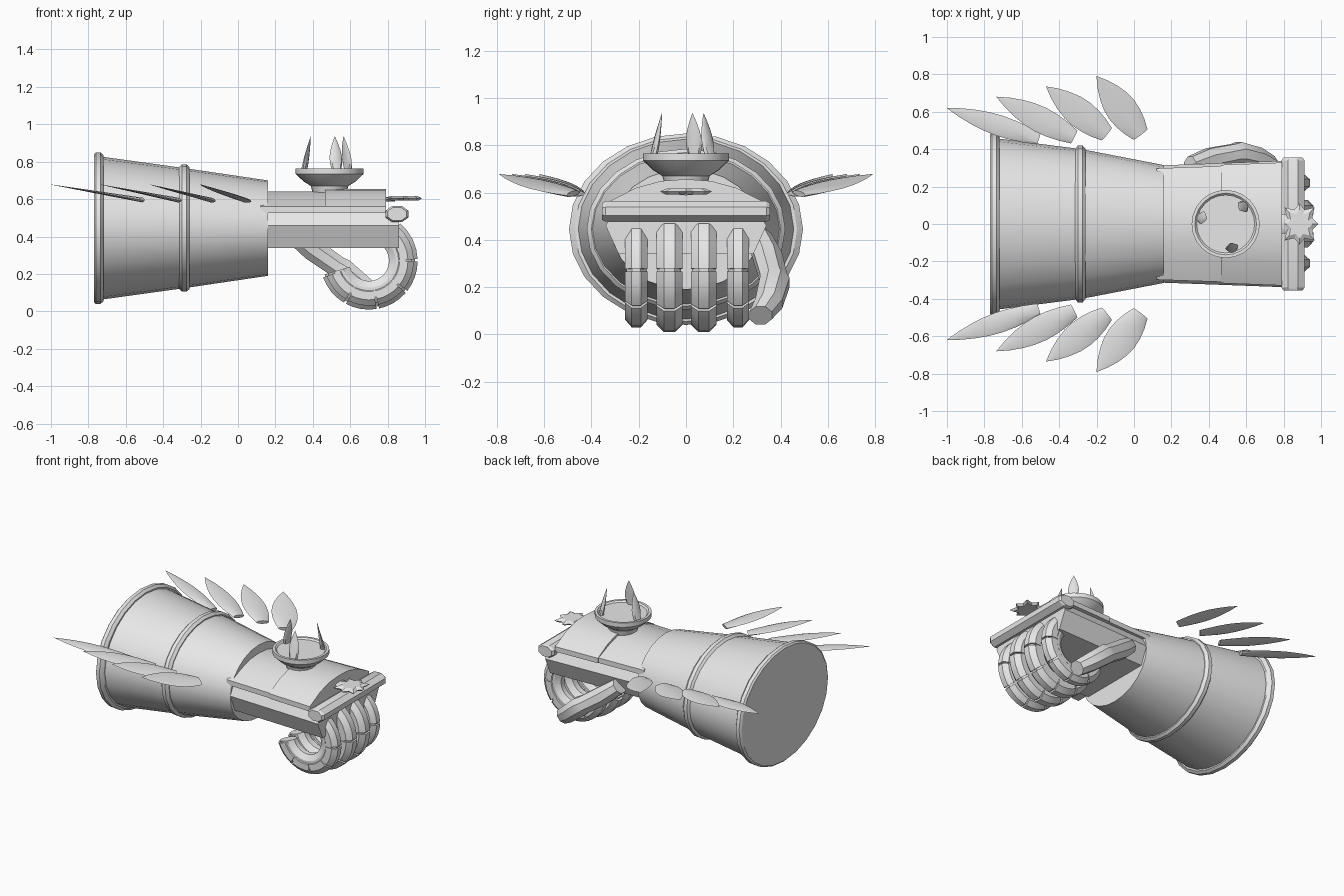
import bpy, bmesh
from math import sin, cos, pi, radians
from mathutils import Vector

if "Cube" in bpy.data.objects:
    bpy.data.objects.remove(bpy.data.objects["Cube"], do_unlink=True)

grey = bpy.data.materials.new("light_grey")
grey.use_nodes = True
COLOUR = (0.8, 0.8, 0.8, 1)
grey.diffuse_color = COLOUR
grey.node_tree.nodes["Principled BSDF"].inputs["Base Color"].default_value = COLOUR
parts = []


def loft(name, rings):
    """Skin a list of equal-length closed rings and cap both ends."""
    bm = bmesh.new()
    rows = [[bm.verts.new(p) for p in ring] for ring in rings]
    n = len(rows[0])
    for a, b in zip(rows, rows[1:]):
        for i in range(n):
            j = (i + 1) % n
            bm.faces.new((a[i], a[j], b[j], b[i]))
    bm.faces.new(rows[0])
    bm.faces.new(rows[-1])
    bmesh.ops.recalc_face_normals(bm, faces=bm.faces)
    mesh = bpy.data.meshes.new(name)
    bm.to_mesh(mesh)
    bm.free()
    mesh.materials.append(grey)
    ob = bpy.data.objects.new(name, mesh)
    bpy.context.collection.objects.link(ob)
    parts.append(ob)
    return ob


def oval(centre, u, v, n, turn=0.0):
    """Ring of n points around centre, with half axes u and v."""
    c, u, v = Vector(centre), Vector(u), Vector(v)
    angles = [2 * pi * (i + turn) / n for i in range(n)]
    return [c + u * cos(a) + v * sin(a) for a in angles]


def lathe_x(name, profile, n=24):
    """Oval sections along x, each given as x, half width, half height."""
    loft(name, [oval((x, 0, 0.445), (0, w, 0), (0, 0, h), n) for x, w, h in profile])


def leaf(name, base, tip, side, thick, widths):
    """Blunt-based pointed blade with a diamond section."""
    base, tip, side = Vector(base), Vector(tip), Vector(side).normalized()
    normal = (tip - base).cross(side).normalized()
    rings = []
    for i, w in enumerate(widths):
        t = i / (len(widths) - 1)
        rings.append(oval(base.lerp(tip, t), side * w, normal * thick * (1.05 - t), 8))
    loft(name, rings)


# Forearm cuff and its two raised bands
lathe_x("forearm_cuff", [(-0.75, 0.46, 0.385), (-0.28, 0.4, 0.32), (0.16, 0.315, 0.255)])
lathe_x("rear_band", [(-0.77, 0.48, 0.395), (-0.76, 0.495, 0.405),
                      (-0.735, 0.495, 0.405), (-0.718, 0.47, 0.39)])
lathe_x("middle_band", [(-0.315, 0.40, 0.325), (-0.3, 0.42, 0.34),
                        (-0.275, 0.42, 0.34), (-0.258, 0.40, 0.325)])


# Hand: tapered palm block, widening towards the knuckles
def mirrored(x, half, k):
    return [(x, y * k, z) for y, z in half] + [(x, -y * k, z) for y, z in reversed(half)]


palm = [(0.285, 0.34), (0.34, 0.46), (0.3, 0.53)]
loft("palm", [mirrored(0.13, palm, 0.92), mirrored(0.86, palm, 1.0)])


# Two overlapping arched plates on the back of the hand
def back_plate(name, x0, x1, top, k0, k1):
    arch = [(0.31, 0.525), (0.31, 0.56), (0.2, top - 0.035), (0.1, top - 0.006), (0.02, top)]
    loft(name, [mirrored(x0, arch, k0), mirrored(x1, arch, k1)])


back_plate("rear_back_plate", 0.12, 0.48, 0.64, 0.96, 1.0)
back_plate("front_back_plate", 0.465, 0.79, 0.655, 1.02, 1.06)

# Knuckle bar
loft("knuckle_bar", [oval((0.85, y, 0.52), (r, 0, 0), (0, 0, r * 0.7), 8, 0.5)
                     for y, r in ((-0.355, 0.055), (-0.34, 0.067), (0.34, 0.067), (0.355, 0.055))])

# Thin pointed crest above the knuckles
def star(z, scale):
    pts = []
    for i in range(16):
        r = scale * ((0.125 if i % 4 else 0.11) if i % 2 == 0 else 0.082)
        a = 2 * pi * i / 16
        pts.append((0.885 + r * cos(a) * 0.9, r * sin(a), z))
    return pts


loft("knuckle_crest", [star(0.592, 0.8), star(0.605, 1.0), star(0.618, 0.7)])
loft("crest_stem", [oval((x, 0, 0.6), (0, 0.05, 0), (0, 0, 0.012), 8) for x in (0.74, 0.84)])


# Curled fingers with overlapping armour segments
def curl(name, y, size, start, end, radius, deep, wide, steps):
    rings = []
    for i in range(steps + 1):
        a = radians(start + (end - start) * i / steps)
        out = Vector((cos(a), 0, sin(a)))
        centre = Vector((0.7, y, 0.27)) + out * radius * size
        rings.append(oval(centre, out * deep, (0, wide, 0), 8, 0.5))
    loft(name, rings)


for n, y in enumerate((-0.21, -0.07, 0.075, 0.22)):
    size = 0.9 if n in (0, 3) else 1.0
    wide = 0.046 if n in (0, 3) else 0.054
    curl(f"finger_{n + 1}", y, size, 62, -163, 0.187, 0.066, wide, 20)
    for s, (a, b) in enumerate(((50, 2), (-1, -38), (-41, -78), (-81, -118), (-121, -160))):
        curl(f"finger_{n + 1}_plate_{s + 1}", y, size, a, b, 0.207, 0.058, wide + 0.005, 4)

# Thumb, in three angular joints
thumb = [((0.30, 0.31, 0.41), 0.055), ((0.40, 0.345, 0.33), 0.065), ((0.53, 0.37, 0.24), 0.062),
         ((0.56, 0.375, 0.22), 0.068), ((0.67, 0.35, 0.13), 0.062), ((0.74, 0.315, 0.08), 0.052)]
loft("thumb", [oval(c, (r * 0.62, 0, r * 0.8), (0, r, 0), 8, 0.5) for c, r in thumb])

# Round dish on the back of the hand
loft("dish", [oval((0.49, 0, z), (r, 0, 0), (0, r, 0), 24)
              for z, r in ((0.63, 0.09), (0.67, 0.1), (0.695, 0.14), (0.735, 0.182),
                           (0.765, 0.182), (0.765, 0.165), (0.755, 0.155))])

# Three upright spikes on the dish
for n, angle in enumerate((165, 45, 285)):
    a = radians(angle)
    out = Vector((cos(a), sin(a), 0))
    centre = Vector((0.49, 0, 0.75))
    leaf(f"dish_spike_{n + 1}", centre + out * 0.142, centre + out * 0.105 + Vector((0, 0, 0.185)),
         (-sin(a), cos(a), 0), 0.016, (0.024, 0.033, 0.035, 0.028, 0.016, 0.001))

# Four swept feathers on each side of the cuff
feathers = [((0.035, 0.478), (-0.2, 0.79), 0.085), ((-0.145, 0.48), (-0.47, 0.735), 0.078),
            ((-0.32, 0.465), (-0.735, 0.68), 0.07), ((-0.51, 0.455), (-1.0, 0.62), 0.056)]
for label, s in (("left", 1), ("right", -1)):
    for n, (b, t, w) in enumerate(feathers):
        dx, dy = t[0] - b[0], t[1] - b[1]
        side = Vector((dy, -dx, -0.2 * dy))
        side.y *= s
        shape = [w * k for k in (0.55, 0.8, 0.95, 1.0, 0.92, 0.72, 0.42, 0.01)]
        leaf(f"{label}_feather_{n + 1}", (b[0], b[1] * s, 0.595), (t[0], t[1] * s, 0.678),
             side, 0.012, shape)

# Smooth the rounded parts, keep hard edges
bpy.ops.object.select_all(action="DESELECT")
for ob in parts:
    ob.select_set(True)
bpy.context.view_layer.objects.active = parts[0]
bpy.ops.object.shade_smooth_by_angle(angle=radians(30))
